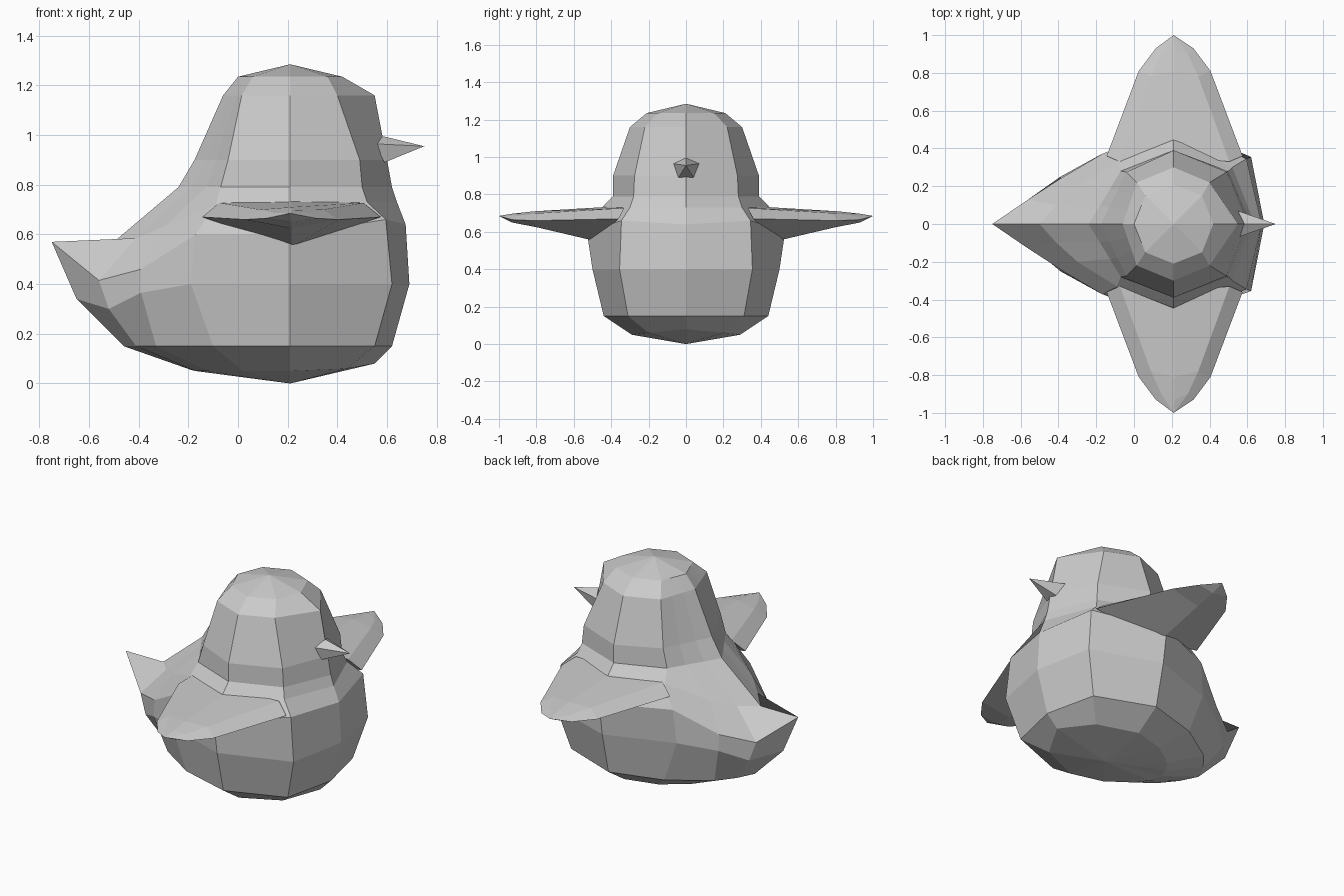
import bpy
from mathutils import Vector

if "Cube" in bpy.data.objects:
    bpy.data.objects.remove(bpy.data.objects["Cube"])

grey = bpy.data.materials.new("plain grey")
grey.diffuse_color = (0.6, 0.6, 0.6, 1)
grey.use_nodes = True
grey.node_tree.nodes["Principled BSDF"].inputs["Base Color"].default_value = grey.diffuse_color


def make(name, verts, faces):
    me = bpy.data.meshes.new(name)
    me.from_pydata(verts, [], faces)
    me.materials.append(grey)
    me.validate()
    ob = bpy.data.objects.new(name, me)
    bpy.context.collection.objects.link(ob)
    # consistent outward normals
    import bmesh
    bm = bmesh.new()
    bm.from_mesh(me)
    bmesh.ops.remove_doubles(bm, verts=bm.verts, dist=0.0005)
    bmesh.ops.recalc_face_normals(bm, faces=bm.faces)
    bm.to_mesh(me)
    bm.free()
    return ob


def loft(name, rings, start=None, end=None):
    """Skin closed rings; each end is a pole point or a flat cap."""
    n = len(rings[0])
    verts = [p for r in rings for p in r]
    faces = []
    for i in range(len(rings) - 1):
        for j in range(n):
            k = (j + 1) % n
            faces.append((i*n + j, i*n + k, (i+1)*n + k, (i+1)*n + j))
    for pole, base in ((start, 0), (end, (len(rings) - 1) * n)):
        if pole is None:
            faces.append(tuple(range(base, base + n)))
        else:
            verts.append(pole)
            for j in range(n):
                faces.append((base + j, base + (j + 1) % n, len(verts) - 1))
    return make(name, verts, faces)


def mirror_ring(half):
    """Half ring runs from the breast along +y to the tail."""
    return list(half) + [(x, -y, z) for x, y, z in half[-2:0:-1]]


def head_ring(z, front, fx, fy, side, bx, by, back):
    b, t = Vector((bx, by, z)), Vector((back, 0, z))
    half = [(front, 0, z), (fx, fy, z), (0.21, side, z), tuple(b),
            tuple(b.lerp(t, 0.34)), tuple(b.lerp(t, 0.67)), tuple(t)]
    return mirror_ring(half)


# Body: belly, flanks, tail and shoulder rings
belly = [
    [(.55, 0, .08), (.44, .20, .06), (.21, .29, .05), (.02, .24, .05),
     (-.12, .14, .05), (-.17, .07, .05), (-.19, 0, .055)],
    [(.62, 0, .15), (.55, .31, .15), (.21, .44, .15), (-.10, .35, .15),
     (-.33, .20, .15), (-.41, .10, .15), (-.46, 0, .15)],
    [(.69, 0, .40), (.62, .355, .40), (.21, .50, .40), (-.19, .36, .40),
     (-.39, .25, .365), (-.52, .14, .30), (-.65, 0, .34)],
]
shoulders = [
    [(.675, 0, .64), (.595, .345, .66), (.21, .53, .60), (-.17, .37, .60),
     (-.39, .24, .46), (-.56, .13, .415), (-.75, 0, .57)],
    [(.64, 0, .73), (.52, .30, .73), (.21, .44, .74), (-.09, .33, .72),
     (-.30, .20, .63), (-.41, .10, .585), (-.50, 0, .57)],
]
# Head rings from the neck to the crown
head = [head_ring(.79, .62, .50, .28, .39, -.07, .28, -.24),
        head_ring(.90, .60, .49, .275, .39, -.04, .275, -.175),
        head_ring(1.16, .55, .40, .22, .30, .015, .22, -.06),
        head_ring(1.235, .42, .36, .15, .21, .06, .15, .0)]
rings = [mirror_ring(h) for h in belly + shoulders] + head
loft("body", rings, (.21, 0, 0), (.21, 0, 1.285))


# Wings: flat top with bevelled rim, keeled underside
def wing_section(y, rim, rim_z, top, top_z, keel_y, keel_z):
    c = .215
    return [(c + rim, y, rim_z), (c + top, y - .03, top_z), (c, y, top_z + .01),
            (c - top, y - .03, top_z), (c - rim, y, rim_z), (c, keel_y, keel_z)]


wing = [wing_section(.36, .36, .67, .29, .727, .48, .55),
        wing_section(.81, .19, .66, .125, .70, .80, .625),
        wing_section(.93, .10, .665, .07, .687, .93, .65)]
for name, s in (("left_wing", 1), ("right_wing", -1)):
    loft(name, [[(x, s*y, z) for x, y, z in r] for r in wing],
         None, (.21, s, .685))

# Beak: five-sided cone
base = [(.585, 0, .995), (.55, .07, .965), (.59, .04, .89),
        (.59, -.04, .89), (.55, -.07, .965)]
loft("beak", [base], None, (.75, 0, .955))
